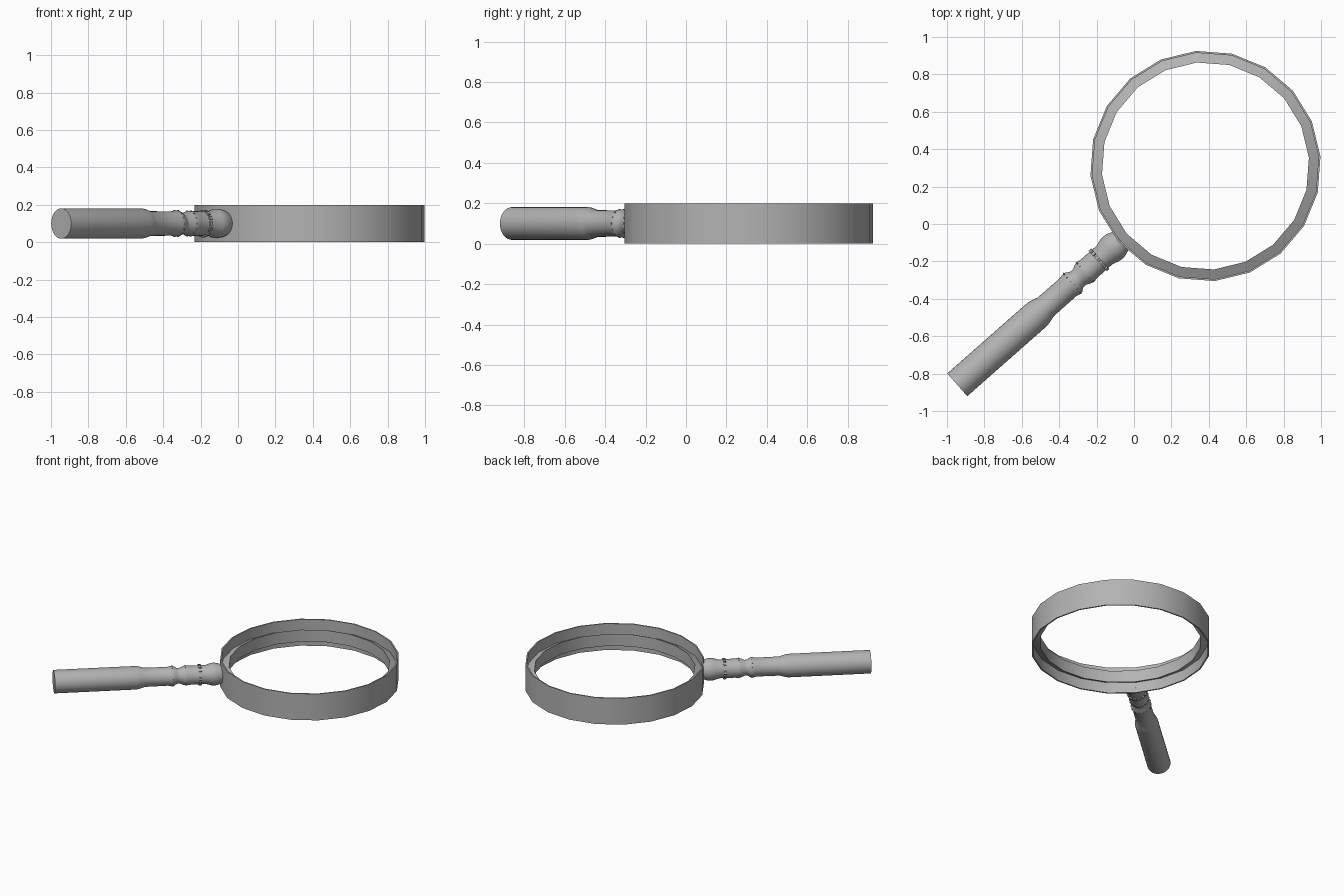
import bpy, bmesh, math
from mathutils import Matrix, Vector

cube = bpy.data.objects.get("Cube")
if cube:
    bpy.data.objects.remove(cube, do_unlink=True)

grey = bpy.data.materials.new("plain_grey")
grey.use_nodes = True
colour = (0.45, 0.45, 0.45, 1)
grey.diffuse_color = colour
grey.node_tree.nodes["Principled BSDF"].inputs["Base Color"].default_value = colour

MID_Z = 0.1
RING_CENTRE = Vector((0.382, 0.31, MID_Z))
HANDLE_END = Vector((-0.945, -0.86, MID_Z))
AXIS = (RING_CENTRE - HANDLE_END).normalized()
# Handle frame: local z runs along the handle towards the ring
HANDLE_FRAME = Matrix.Translation(HANDLE_END) @ AXIS.to_track_quat('Z', 'Y').to_matrix().to_4x4()


def finish(name, bm, matrix, angle=40):
    bmesh.ops.recalc_face_normals(bm, faces=bm.faces)
    mesh = bpy.data.meshes.new(name)
    bm.to_mesh(mesh)
    bm.free()
    mesh.materials.append(grey)
    obj = bpy.data.objects.new(name, mesh)
    obj.matrix_world = matrix
    bpy.context.collection.objects.link(obj)
    bpy.ops.object.select_all(action='DESELECT')
    bpy.context.view_layer.objects.active = obj
    obj.select_set(True)
    bpy.ops.object.shade_smooth_by_angle(angle=math.radians(angle))
    return obj


def lathe(name, profile, sides, matrix, closed=False, phase=0.0):
    """Turn (radius, height) points around local z; open profiles get end caps."""
    bm = bmesh.new()
    rings = []
    for r, h in profile:
        angles = [phase + math.tau * i / sides for i in range(sides)]
        rings.append([bm.verts.new((r * math.cos(a), r * math.sin(a), h)) for a in angles])
    pairs = list(zip(rings, rings[1:]))
    if closed:
        pairs.append((rings[-1], rings[0]))
    else:
        bm.faces.new(rings[0])
        bm.faces.new(rings[-1])
    for a, b in pairs:
        for i in range(sides):
            j = (i + 1) % sides
            bm.faces.new((a[i], a[j], b[j], b[i]))
    return finish(name, bm, matrix)


def stud_row(name, along, radius, count, size):
    """A row of small blocks around the handle."""
    bm = bmesh.new()
    for i in range(count):
        place = (Matrix.Rotation(math.tau * i / count, 4, 'Z')
                 @ Matrix.Translation((radius, 0, along))
                 @ Matrix.Diagonal((*size, 1)))
        bmesh.ops.create_cube(bm, size=1, matrix=place)
    return finish(name, bm, HANDLE_FRAME)


# Outer frame band and the wedge-shaped lens rim inside it
ring_place = Matrix.Translation(RING_CENTRE)
phase = math.radians(4.7)
lathe("frame_band", [(0.617, -0.1), (0.617, 0.1), (0.607, 0.1), (0.607, -0.1)],
      20, ring_place, closed=True, phase=phase)
lathe("lens_rim", [(0.607, -0.02), (0.607, 0.02), (0.555, 0.045), (0.555, -0.045)],
      20, ring_place, closed=True, phase=phase)

# Turned handle: grip, neck, collar and end knob
lathe("handle", [
    (0.081, 0), (0.081, 0.57), (0.076, 0.595), (0.066, 0.63), (0.065, 0.79),
    (0.070, 0.81), (0.069, 0.83), (0.055, 0.85), (0.054, 0.87), (0.067, 0.90),
    (0.069, 0.92), (0.066, 0.94), (0.065, 1.05), (0.076, 1.085), (0.079, 1.11),
    (0.075, 1.135), (0.064, 1.165)], 32, HANDLE_FRAME)

# Decorative studs and the beaded collar
stud_row("lower_studs", 0.82, 0.070, 14, (0.006, 0.008, 0.008))
stud_row("upper_studs", 0.91, 0.068, 14, (0.006, 0.008, 0.008))
stud_row("collar_beads", 1.01, 0.066, 14, (0.014, 0.02, 0.018))
